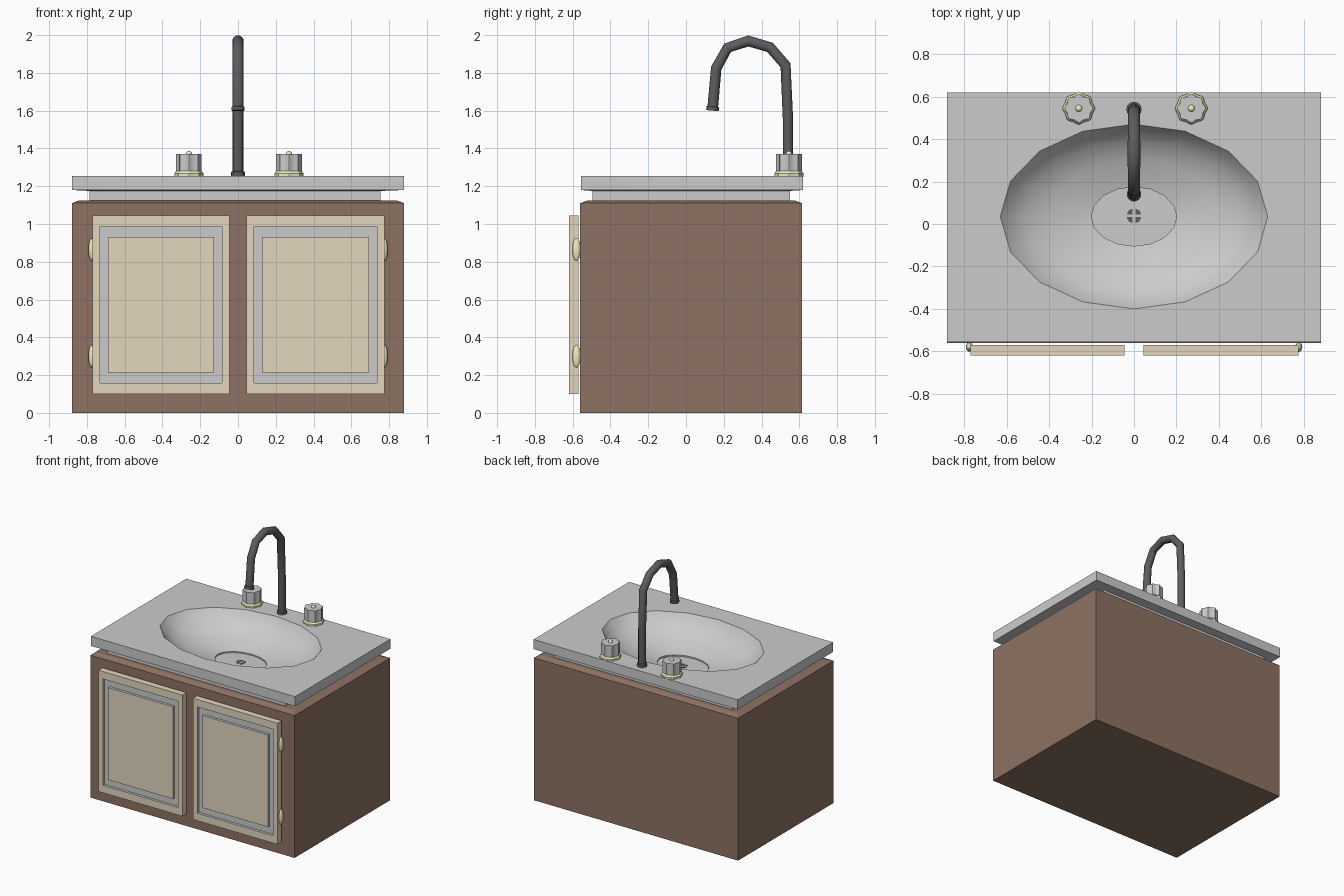
import bpy, math
from mathutils import Vector

if "Cube" in bpy.data.objects:
    bpy.data.objects.remove(bpy.data.objects["Cube"])


def material(name, rgb):
    m = bpy.data.materials.new(name)
    m.diffuse_color = (*rgb, 1)
    m.use_nodes = True
    m.node_tree.nodes["Principled BSDF"].inputs["Base Color"].default_value = m.diffuse_color
    return m


BROWN = material("brown_wood", (0.27, 0.17, 0.125))
TAN = material("tan_wood", (0.77, 0.67, 0.51))
GREY = material("grey_trim", (0.8, 0.8, 0.8))
DARK = material("dark_metal", (0.11, 0.11, 0.115))
BRASS = material("pale_brass", (0.85, 0.85, 0.5))


def smooth(ob, angle):
    bpy.ops.object.select_all(action='DESELECT')
    ob.select_set(True)
    bpy.context.view_layer.objects.active = ob
    bpy.ops.object.shade_smooth_by_angle(angle=math.radians(angle))


def loft(name, rings, mats=(), start=True, end=True, seg_mats=None, angle=None):
    """Skin a stack of equal-sized point rings, optionally capped."""
    n = len(rings[0])
    verts = [p for r in rings for p in r]
    faces, idx = [], []
    for k in range(len(rings) - 1):
        for i in range(n):
            j = (i + 1) % n
            faces.append((k*n + i, k*n + j, (k+1)*n + j, (k+1)*n + i))
            idx.append(seg_mats[k] if seg_mats else 0)
    if start:
        faces.append(tuple(reversed(range(n))))
        idx.append(0)
    if end:
        faces.append(tuple(range((len(rings) - 1)*n, len(rings)*n)))
        idx.append(0)
    me = bpy.data.meshes.new(name)
    me.from_pydata(verts, [], faces)
    for m in mats:
        me.materials.append(m)
    for p, i in zip(me.polygons, idx):
        p.material_index = i
    ob = bpy.data.objects.new(name, me)
    bpy.context.collection.objects.link(ob)
    if angle:
        smooth(ob, angle)
    return ob


def box_ring(x0, x1, y0, y1, z):
    return [(x0, y0, z), (x1, y0, z), (x1, y1, z), (x0, y1, z)]


def angles(n):
    return [2*math.pi*i/n for i in range(n)]


def rect_ring(x0, x1, y0, y1, z):
    """Rectangle carrying 16 points, so that it joins the oval basin."""
    pts = []
    for a in angles(16):
        c, s = math.cos(a), math.sin(a)
        m = max(abs(c), abs(s))
        pts.append(((x0+x1)/2 + (x1-x0)/2*c/m, (y0+y1)/2 + (y1-y0)/2*s/m, z))
    return pts


def oval_ring(scale, z):
    return [(0.63*scale*math.cos(a), 0.035 + 0.435*scale*math.sin(a), z) for a in angles(16)]


def round_ring(x, y, z, r, wave=0.0, n=32):
    return [(x + (r + wave*math.cos(8*a))*math.cos(a),
             y + (r + wave*math.cos(8*a))*math.sin(a), z) for a in angles(n)]


def ball(name, loc, size, mat):
    bpy.ops.mesh.primitive_uv_sphere_add(segments=12, ring_count=8, radius=1, location=loc)
    ob = bpy.context.object
    ob.name = name
    ob.scale = size
    ob.data.materials.append(mat)
    smooth(ob, 60)


# Cabinet with a sloping lip, open under the basin
loft("cabinet", [box_ring(-.88, .88, -.56, .615, 0), box_ring(-.88, .88, -.56, .615, 1.11),
                 box_ring(-.84, .84, -.52, .575, 1.125), box_ring(-.74, .74, -.45, .5, 1.125)],
     [BROWN], end=False)

# Neck, counter slab and sunken oval basin in one skin
loft("counter_and_basin",
     [rect_ring(-.785, .755, -.495, .55, 1.12), rect_ring(-.785, .755, -.495, .55, 1.175),
      rect_ring(-.88, .88, -.555, .62, 1.18), rect_ring(-.88, .88, -.555, .62, 1.255),
      oval_ring(1, 1.255), oval_ring(.94, 1.21), oval_ring(.82, 1.155), oval_ring(.63, 1.108),
      oval_ring(.32, 1.072), oval_ring(.32, 1.062)], start=False, angle=35)

# Four quarter-round drain openings
for k in range(4):
    t = math.pi/2*k
    cx, cy = 0.006*math.sqrt(2)*math.cos(t + math.pi/4), 0.006*math.sqrt(2)*math.sin(t + math.pi/4)
    pts = [(cx, cy)] + [(cx + .027*math.cos(t + i*math.pi/8), cy + .027*math.sin(t + i*math.pi/8))
                        for i in range(5)]
    loft(f"drain_slot_{k}", [[(x, y + .038, z) for x, y in pts] for z in (1.06, 1.064)], [DARK])


# Doors with a grey groove around the centre panel
def door(name, x0, x1):
    def ring(inset_x, inset_z, y):
        a, b, c, d = x0 + inset_x, x1 - inset_x, .10 + inset_z, 1.045 - inset_z
        return [(a, y, c), (b, y, c), (b, y, d), (a, y, d)]
    loft(name, [ring(0, 0, -.57), ring(0, 0, -.62), ring(.04, .058, -.62), ring(.04, .058, -.60),
                ring(.082, .113, -.60), ring(.082, .113, -.62)],
         [TAN, GREY], seg_mats=[0, 0, 1, 1, 1])


door("left_door", -.77, -.045)
door("right_door", .045, .775)

# Hinges
for side, x in (("left", -.775), ("right", .776)):
    for level, z in (("lower", .30), ("upper", .865)):
        ball(f"{side}_{level}_hinge", (x, -.58, z), (.017, .022, .06), BRASS)

# Tap handles: scalloped base, fluted knob and bead
for side, x in (("left", -.26), ("right", .27)):
    y = .545
    loft(f"{side}_tap_base", [round_ring(x, y, z, r, .004) for z, r in
                              ((1.25, .073), (1.268, .073), (1.28, .064))], [BRASS], angle=35)
    loft(f"{side}_tap_knob", [round_ring(x, y, z, .063, .005) for z in (1.27, 1.37)], angle=35)
    ball(f"{side}_tap_bead", (x, y, 1.372), (.016, .016, .014), BRASS)

# Gooseneck faucet swept along a (y, z, radius) path
path = [(.54, 1.25, .036), (.54, 1.275, .036), (.54, 1.28, .028), (.54, 1.55, .028),
        (.527, 1.84, .029), (.445, 1.935, .029), (.33, 1.969, .03), (.22, 1.933, .029),
        (.16, 1.825, .029), (.142, 1.622, .029), (.1418, 1.62, .034), (.14, 1.60, .034)]
P = [Vector((0, y, z)) for y, z, r in path]
X = Vector((1, 0, 0))
rings = []
for i, (y, z, r) in enumerate(path):
    d1 = (P[min(i+1, len(P)-1)] - P[max(i, 0)]).normalized()
    d0 = (P[i] - P[max(i-1, 0)]).normalized()
    v = (d0 + d1).normalized().cross(X)
    rings.append([P[i] + r*(math.cos(a)*X + math.sin(a)*v) for a in angles(14)])
loft("faucet", rings, [DARK], angle=40)
